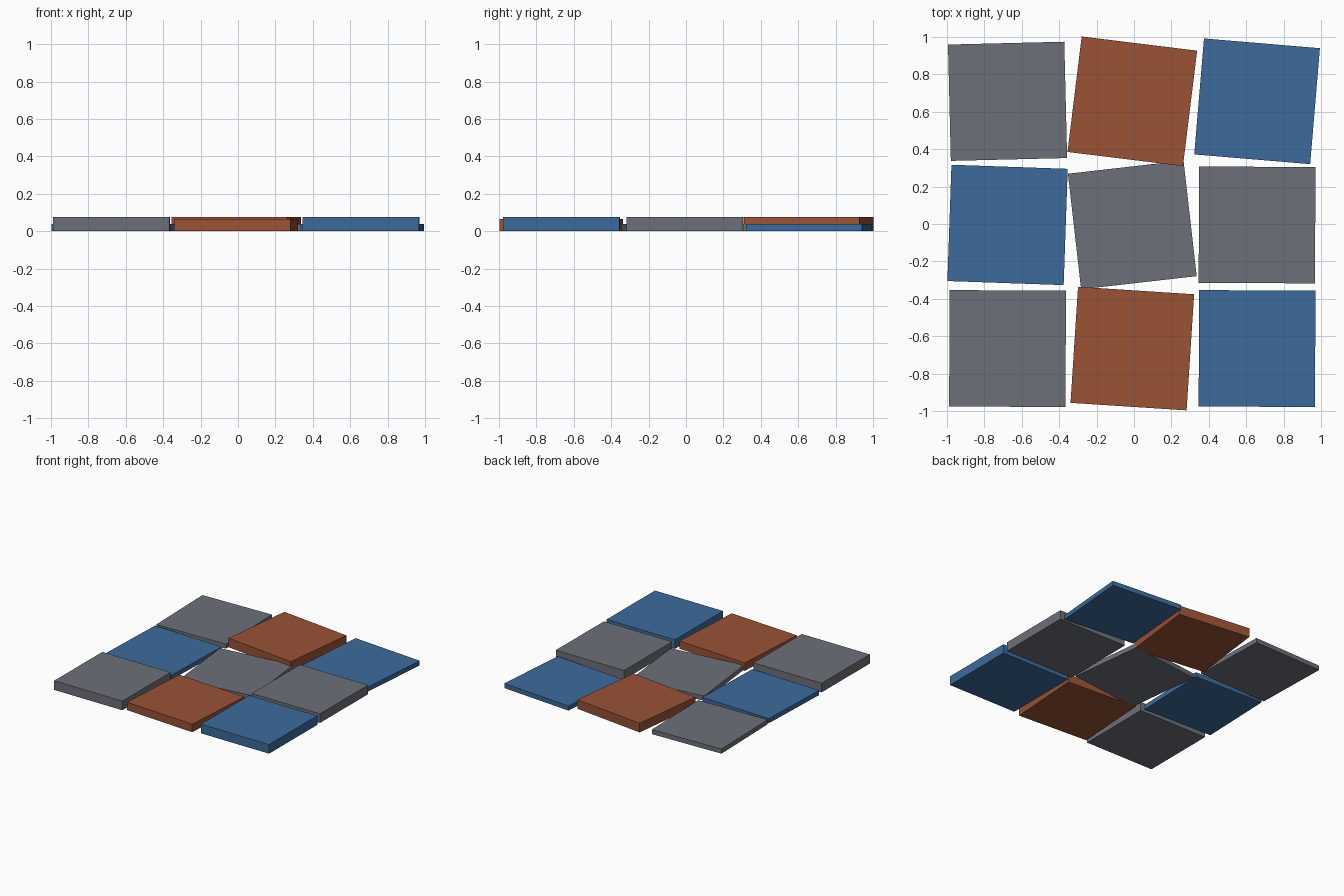
import bpy
from math import radians

cube = bpy.data.objects.get("Cube")
if cube:
    bpy.data.objects.remove(cube, do_unlink=True)


def make_material(name, rgb):
    mat = bpy.data.materials.new(name)
    mat.use_nodes = True
    color = (*rgb, 1)
    mat.diffuse_color = color
    mat.node_tree.nodes["Principled BSDF"].inputs["Base Color"].default_value = color
    return mat


grey = make_material("slate grey", (0.15, 0.163, 0.185))
rust = make_material("rust orange", (0.32, 0.085, 0.036))
blue = make_material("steel blue", (0.046, 0.145, 0.33))

SIZE = 0.622
PITCH = 0.667
CENTRE = (-0.009, -0.005)
TALL, MEDIUM, LOW = 0.075, 0.065, 0.038


def make_tile(name, column, row, turn, height, mat):
    """One loose paving slab on the ground, turned slightly about its centre."""
    x = CENTRE[0] + column * PITCH
    y = CENTRE[1] + row * (PITCH - 0.006)
    bpy.ops.mesh.primitive_cube_add(size=1, location=(x, y, height / 2),
                                    rotation=(0, 0, radians(turn)))
    tile = bpy.context.object
    tile.name = name
    tile.scale = (SIZE, SIZE, height)
    tile.data.materials.append(mat)


# Three rows of slabs: turn in degrees, thickness, colour
rows = {
    "front": (-1, [(-0.3, TALL, grey), (-3.7, MEDIUM, rust), (-0.3, TALL, blue)]),
    "middle": (0, [(-2.0, LOW, blue), (6.5, LOW, grey), (-0.3, TALL, grey)]),
    "back": (1, [(1.4, LOW, grey), (-7.0, TALL, rust), (-4.8, LOW, blue)]),
}
for row_name, (row, tiles) in rows.items():
    for column, side, tile in zip((-1, 0, 1), ("right", "centre", "left"), tiles):
        make_tile(f"{row_name}_{side}_slab", column, row, *tile)
